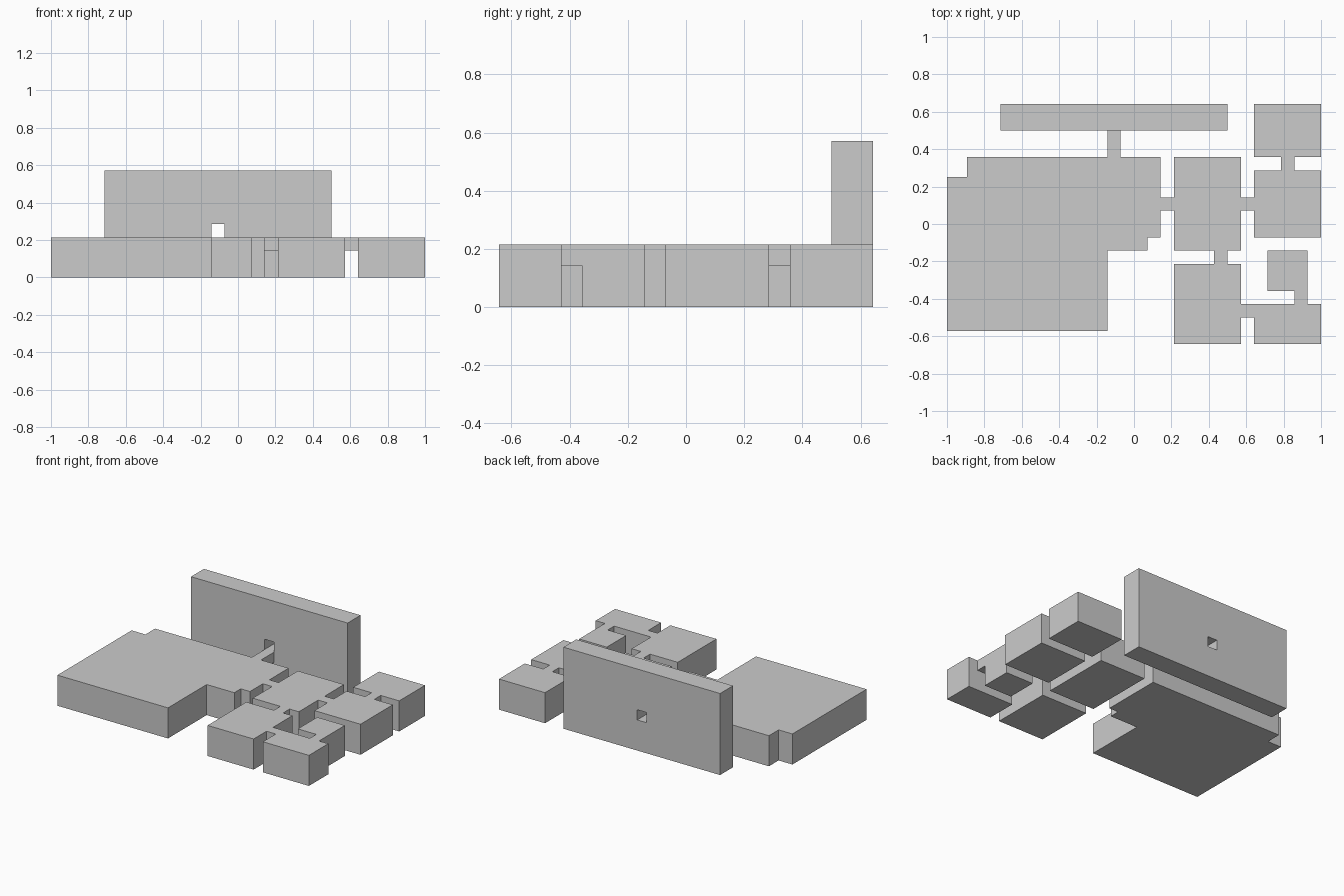
import bpy, bmesh

if "Cube" in bpy.data.objects:
    bpy.data.objects.remove(bpy.data.objects["Cube"])

U = 1 / 14  # one plan module


def slab(name, outline, z0, z1):
    """Extrude a plan outline (in modules) between two heights."""
    bm = bmesh.new()
    base = bm.faces.new([bm.verts.new((x * U, y * U, z0 * U)) for x, y in outline])
    top = bmesh.ops.extrude_face_region(bm, geom=[base])["geom"]
    verts = [v for v in top if isinstance(v, bmesh.types.BMVert)]
    bmesh.ops.translate(bm, verts=verts, vec=(0, 0, (z1 - z0) * U))
    bmesh.ops.recalc_face_normals(bm, faces=bm.faces)
    mesh = bpy.data.meshes.new(name)
    bm.to_mesh(mesh)
    bm.free()
    ob = bpy.data.objects.new(name, mesh)
    bpy.context.collection.objects.link(ob)
    return ob


def box(name, x0, x1, y0, y1, z0=0, z1=3):
    return slab(name, [(x0, y0), (x1, y0), (x1, y1), (x0, y1)], z0, z1)


# Large hall with stepped corners
slab("main_hall", [(-14, -8), (-2, -8), (-2, -2), (1, -2), (1, -1), (2, -1),
                   (2, 5), (-12.5, 5), (-12.5, 3.5), (-14, 3.5)], 0, 3)

# Smaller rooms
rooms = {
    "centre_room": (3, 8, -2, 5),
    "right_room": (9, 14, -1, 4),
    "back_right_room": (9, 14, 5, 9),
    "front_room": (3, 8, -9, -3),
    "front_right_room": (9, 14, -9, -6),
    "small_room": (10, 13, -5, -2),
}
for name, ext in rooms.items():
    box(name, *ext)

# Raised passages flush with the room tops
passages = {
    "hall_passage": (2, 3, 1, 2),
    "right_passage": (8, 9, 1, 2),
    "back_right_passage": (11, 12, 4, 5),
    "front_passage": (6, 7, -3, -2),
    "front_right_passage": (8, 9, -7, -6),
    "small_room_passage": (12, 13, -6, -5),
    "wall_passage": (-2, -1, 5, 7),
}
for name, ext in passages.items():
    box(name, *ext, 2, 3)

# Tall back wall with a square opening above the passage
wall = box("back_wall", -10, 7, 7, 9, 0, 8)
cutter = box("opening_cutter", -2, -1, 6, 10, 3, 4)
cutter.hide_render = True
cutter.hide_set(True)
cut = wall.modifiers.new("opening", "BOOLEAN")
cut.operation = "DIFFERENCE"
cut.solver = "EXACT"
cut.object = cutter
